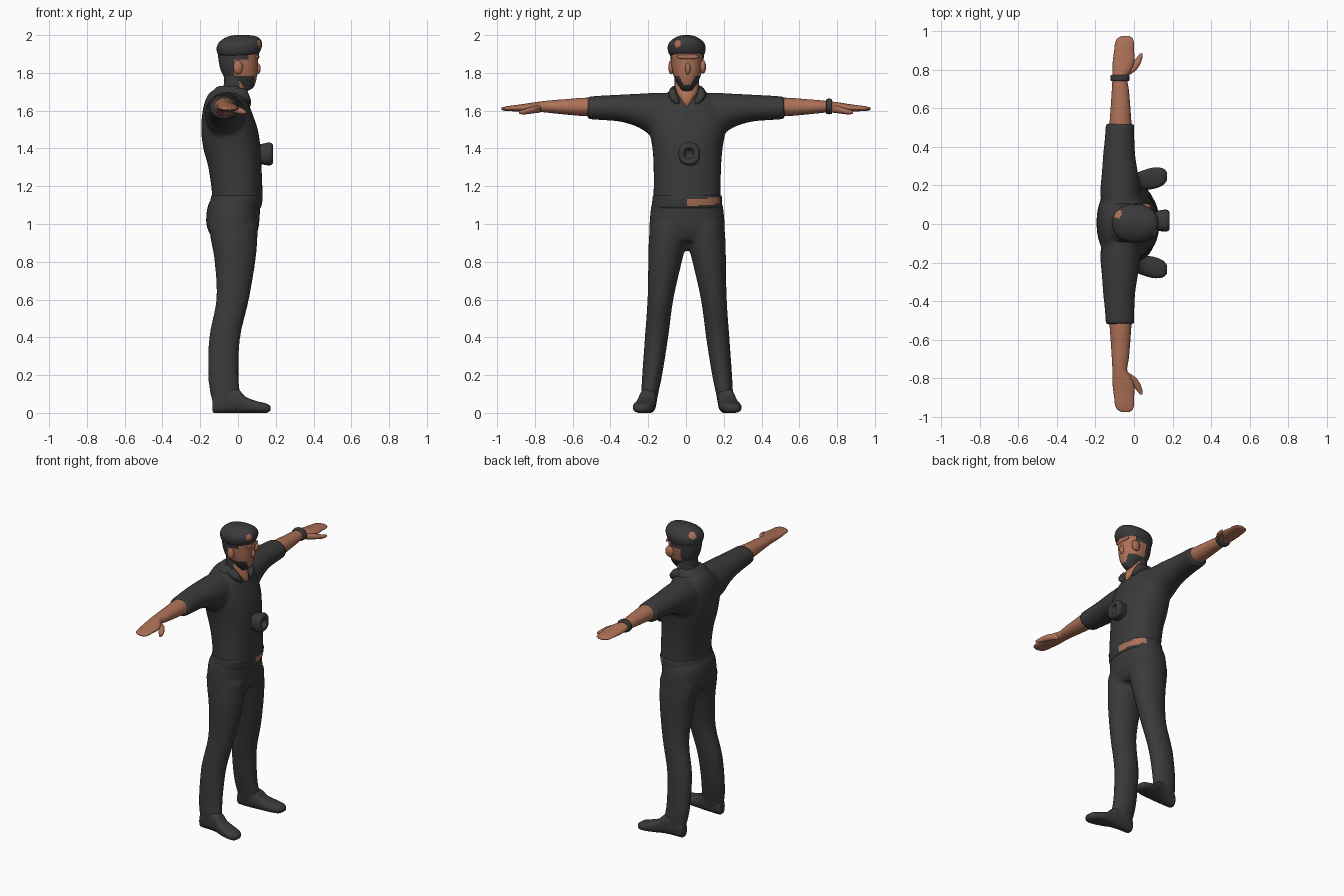
import bpy, bmesh, math
from mathutils import Vector


def material(name, rgb):
    m = bpy.data.materials.new(name)
    m.diffuse_color = (*rgb, 1)
    return m


DARK = material("charcoal cloth", (0.042, 0.042, 0.042))
SKIN = material("warm skin", (0.42, 0.165, 0.095))


def catmull(a, b, c, d, t):
    return [0.5 * (2 * q + (r - p) * t + (2 * p - 5 * q + 4 * r - s) * t * t
                   + (3 * q - p - 3 * r + s) * t ** 3) for p, q, r, s in zip(a, b, c, d)]


def loft(bm, rings, axis="z", e=0.9, n=32, steps=4):
    """Skin smooth rings (t, u0, u1, v0, v1) placed along an axis."""
    fine = []
    for i in range(len(rings) - 1):
        a, d = rings[max(i - 1, 0)], rings[min(i + 2, len(rings) - 1)]
        fine += [catmull(a, rings[i], rings[i + 1], d, k / steps) for k in range(steps)]
    fine.append(rings[-1])
    rows = []
    for t, u0, u1, v0, v1 in fine:
        row = []
        for k in range(n):
            ang = 2 * math.pi * k / n
            c, s = math.cos(ang), math.sin(ang)
            u = (u0 + u1) / 2 + (u1 - u0) / 2 * math.copysign(abs(c) ** e, c)
            v = (v0 + v1) / 2 + (v1 - v0) / 2 * math.copysign(abs(s) ** e, s)
            row.append(bm.verts.new({"z": (u, v, t), "y": (u, t, v), "x": (t, u, v)}[axis]))
        rows.append(row)
    faces = [bm.faces.new((p[k], p[(k + 1) % n], q[(k + 1) % n], q[k]))
             for p, q in zip(rows, rows[1:]) for k in range(n)]
    faces += [bm.faces.new(rows[0]), bm.faces.new(rows[-1])]
    bmesh.ops.recalc_face_normals(bm, faces=faces)


def finish(bm, name, mats, rule=None, voxel=0):
    me = bpy.data.meshes.new(name)
    bmesh.ops.recalc_face_normals(bm, faces=bm.faces[:])
    bm.normal_update()
    for f in bm.faces:
        f.smooth = True
        if rule:
            f.material_index = int(rule(f.calc_center_median(), f.normal))
    bm.to_mesh(me)
    bm.free()
    ob = bpy.data.objects.new(name, me)
    bpy.context.collection.objects.link(ob)
    for m in mats:
        me.materials.append(m)
    if voxel:  # fuse overlapping volumes into one soft skin
        r = ob.modifiers.new("fuse", "REMESH")
        r.mode, r.voxel_size, r.use_smooth_shade = "VOXEL", voxel, True
        s = ob.modifiers.new("soften", "SMOOTH")
        s.factor, s.iterations = 0.5, 6
    return ob


def part(name, rings, mats, axis="z", rule=None, **kw):
    bm = bmesh.new()
    loft(bm, rings, axis, **kw)
    return finish(bm, name, mats, rule)


def blob(name, loc, size, mat):
    bm = bmesh.new()
    bmesh.ops.create_uvsphere(bm, u_segments=20, v_segments=12, radius=1)
    for v in bm.verts:
        v.co = Vector(loc) + Vector(a * b for a, b in zip(v.co, size))
    return finish(bm, name, [mat])


def side_y(rings, s, off=0.006):
    """Mirror rings (z, x0, x1, y0, y1) or (x, y0, y1, z0, z1 when flagged) about the body centre."""
    return [(z, x0, x1, s * y0 + off, s * y1 + off) for z, x0, x1, y0, y1 in rings]


# Shirt: torso plus both sleeves, fused
bm = bmesh.new()
loft(bm, [(1.11, -.148, .125, -.175, .187), (1.16, -.138, .13, -.172, .184), (1.3, -.157, .125, -.172, .186),
          (1.4, -.184, .12, -.178, .194), (1.5, -.195, .105, -.195, .21), (1.58, -.19, .078, -.2, .21),
          (1.64, -.178, .055, -.17, .18), (1.69, -.155, .035, -.1, .11), (1.715, -.12, .01, -.06, .07)])
sleeve = [(.08, -.17, .04, 1.46, 1.695), (.17, -.175, .035, 1.46, 1.695), (.21, -.173, .03, 1.485, 1.692),
          (.26, -.168, .022, 1.515, 1.69), (.35, -.162, .008, 1.542, 1.685), (.45, -.152, .002, 1.55, 1.68),
          (.522, -.148, .002, 1.555, 1.675)]
for s in (1, -1):
    loft(bm, [(s * r[0], *r[1:]) for r in sleeve], "y", e=1)
finish(bm, "shirt", [DARK], voxel=0.012)

# Trousers: pelvis plus both legs, fused
bm = bmesh.new()
loft(bm, [(.91, -.12, .08, -.17, .18), (.95, -.15, .1, -.192, .203), (1.0, -.168, .112, -.193, .205),
          (1.08, -.164, .117, -.187, .198), (1.13, -.145, .118, -.174, .186)])
leg = [(.03, -.13, .0, .165, .24), (.1, -.147, .012, .153, .243), (.2, -.158, .003, .132, .238),
       (.4, -.153, .012, .1, .224), (.6, -.115, .058, .073, .21), (.8, -.124, .092, .028, .206),
       (.92, -.145, .103, .0, .203), (1.0, -.155, .105, .0, .195)]
for s in (1, -1):
    loft(bm, side_y(leg, s), e=1)
finish(bm, "trousers", [DARK], voxel=0.012)

# Belt line with the bare strip at the front
part("belt", [(1.085, -.155, .12, -.178, .19), (1.1, -.152, .125, -.18, .191), (1.14, -.143, .131, -.177, .19),
              (1.15, -.14, .128, -.175, .187)], [DARK, SKIN], n=64,
     rule=lambda c, n: c.x > 0.03 and 0 < c.y < .18 and 1.1 < c.z - .08 * (c.y - .1) < 1.135)

# Shoes
shoe = [(-.135, .18, .22, .015, .06), (-.125, .17, .235, 0, .1), (-.06, .163, .243, 0, .13),
        (.0, .163, .255, 0, .125), (.04, .168, .27, 0, .085), (.1, .176, .287, 0, .062),
        (.15, .195, .283, 0, .05), (.172, .222, .262, .012, .035)]
for s, side in ((1, "left"), (-1, "right")):
    part(side + "_shoe", [(x, s * a + .006, s * b + .006, z0, z1) for x, a, b, z0, z1 in shoe],
         [DARK], "x", e=0.8)

# Bare arms, hands and thumbs, fused per side
arm = [(.48, -.13, -.01, 1.57, 1.668), (.55, -.125, -.015, 1.572, 1.668), (.62, -.12, -.02, 1.578, 1.662),
       (.7, -.115, -.027, 1.586, 1.656), (.76, -.112, -.035, 1.592, 1.65), (.8, -.112, -.012, 1.592, 1.645),
       (.85, -.11, .003, 1.593, 1.637), (.9, -.103, .0, 1.596, 1.63), (.94, -.098, .0, 1.598, 1.625),
       (.965, -.085, -.008, 1.6, 1.62), (.977, -.06, -.025, 1.605, 1.615)]
thumb = [(.77, -.06, -.03, 1.59, 1.63), (.8, -.04, .012, 1.587, 1.625), (.835, -.01, .034, 1.582, 1.615),
         (.865, .014, .044, 1.58, 1.605), (.885, .03, .045, 1.585, 1.6)]
for s, side in ((1, "left"), (-1, "right")):
    bm = bmesh.new()
    for rings in (arm, thumb):
        loft(bm, [(s * r[0], *r[1:]) for r in rings], "y", e=1, n=24)
    finish(bm, side + "_arm", [SKIN])

# Wristwatch
part("wristwatch", [(.742, -.11, -.035, 1.59, 1.65), (.746, -.121, -.024, 1.582, 1.662),
                    (.77, -.121, -.024, 1.582, 1.662), (.774, -.11, -.035, 1.59, 1.65)], [DARK], "y", e=1)

# Neck: bare in front as a V, dark behind
part("neck", [(1.615, -.08, .062, -.0, .01), (1.64, -.09, .07, -.025, .035), (1.67, -.095, .064, -.045, .055),
              (1.7, -.09, .052, -.06, .07), (1.74, -.075, .04, -.06, .07), (1.8, -.075, .04, -.06, .07)],
     [DARK, SKIN], rule=lambda c, n: n.x > 0.3)

# Collar band and its two flaps
part("collar", [(1.65, -.16, .035, -.115, .125), (1.69, -.145, .038, -.098, .11), (1.72, -.118, .03, -.08, .092),
                (1.73, -.1, .01, -.07, .08)], [DARK])
for s in (1, -1):
    part("collar_flap", side_y([(1.635, .03, .062, .04, .06), (1.66, .0, .066, .042, .09),
                                (1.69, -.03, .055, .052, .1), (1.72, -.05, .03, .06, .088)], s), [DARK], n=16)

# Head: bare face, dark hair at the back and beard along the jaw


def face_rule(c, n):
    if c.z < 1.785:
        return n.x > 0.78 and c.z > 1.735
    return c.x > -.02 and (c.z < 1.865 or n.x > 0.35)


part("head", [(1.7, -.065, .04, -.035, .045), (1.717, -.065, .075, -.032, .042), (1.74, -.066, .09, -.044, .056),
              (1.77, -.07, .098, -.06, .072), (1.81, -.09, .103, -.072, .084), (1.86, -.102, .106, -.08, .092),
              (1.92, -.105, .11, -.083, .094), (1.96, -.08, .09, -.06, .07)],
     [DARK, SKIN], n=64, steps=6, rule=face_rule)
blob("nose", (.103, .01, 1.822), (.017, .014, .03), SKIN)
blob("brow", (.1, .01, 1.885), (.013, .06, .014), SKIN)
blob("right_ear", (.0, -.078, 1.83), (.025, .016, .038), SKIN)
blob("left_ear", (.06, .09, 1.832), (.03, .016, .036), SKIN)

# Cap, with two small bare patches


def cap_rule(c, n):
    return (c - Vector((-.085, .05, 1.965))).length < .024 or (c - Vector((.115, -.045, 1.955))).length < .02


part("cap", [(1.89, -.1, .09, -.08, .09), (1.905, -.11, .112, -.092, .1), (1.935, -.113, .125, -.097, .104),
             (1.962, -.1, .126, -.088, .094), (1.985, -.07, .112, -.06, .066), (1.997, -.035, .08, -.03, .035),
             (2.0, -.01, .05, -.01, .015)], [DARK, SKIN], n=64, steps=6, rule=cap_rule)

# Chest camera: rounded body with a recessed lens
part("chest_camera", [(.09, -.03, .065, 1.32, 1.42), (.13, -.036, .07, 1.315, 1.425), (.165, -.04, .075, 1.31, 1.432),
                      (.182, -.032, .067, 1.318, 1.424), (.185, -.022, .057, 1.328, 1.414),
                      (.18, -.01, .044, 1.342, 1.4), (.16, -.006, .04, 1.347, 1.395)], [DARK], "x", e=0.8)
